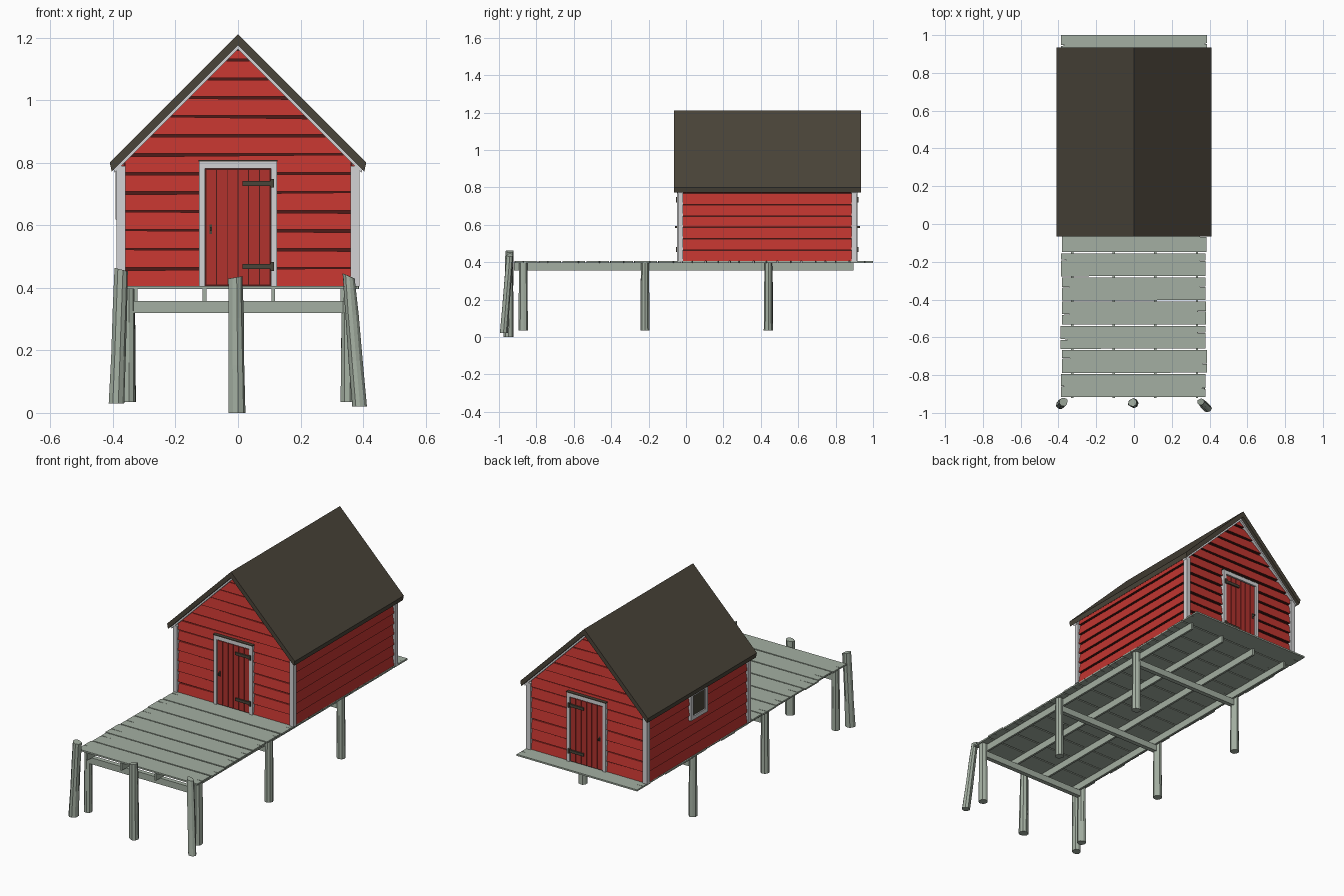
import bpy, bmesh, math, random
from mathutils import Vector

if "Cube" in bpy.data.objects:
    bpy.data.objects.remove(bpy.data.objects["Cube"])

random.seed(4)
jit = lambda a: random.uniform(-a, a)


def material(name, r, g, b):
    m = bpy.data.materials.new(name)
    m.diffuse_color = (r, g, b, 1)
    m.use_nodes = True
    m.node_tree.nodes["Principled BSDF"].inputs["Base Color"].default_value = m.diffuse_color
    return m


RED = material("barn red", 0.53, 0.036, 0.029)
DOOR = material("door red", 0.44, 0.032, 0.027)
DARK = material("dark red gap", 0.075, 0.011, 0.009)
WHITE = material("trim white", 0.65, 0.65, 0.66)
WOOD = material("weathered wood", 0.37, 0.43, 0.36)
ROOF = material("dark roof", 0.068, 0.058, 0.041)


class Part:
    """Collects solids into one named object."""

    def __init__(self, name, mat, under=None):
        self.name, self.mats, self.bm = name, [mat] + ([under] if under else []), bmesh.new()

    def loft(self, *loops):
        rings = [[self.bm.verts.new(p) for p in loop] for loop in loops]
        n = len(rings[0])
        self.bm.faces.new(rings[0])
        self.bm.faces.new(rings[-1])
        for a, b in zip(rings, rings[1:]):
            for i in range(n):
                j = (i + 1) % n
                self.bm.faces.new((a[i], a[j], b[j], b[i]))
        return self

    def box(self, x0, x1, y0, y1, z0, z1):
        ring = lambda z: [(x0, y0, z), (x1, y0, z), (x1, y1, z), (x0, y1, z)]
        return self.loft(ring(z0), ring(z1))

    def done(self):
        bmesh.ops.recalc_face_normals(self.bm, faces=self.bm.faces)
        if len(self.mats) > 1:
            for f in self.bm.faces:
                f.normal_update()
                f.material_index = int(f.normal.z < -0.7)   # undersides
        me = bpy.data.meshes.new(self.name)
        self.bm.to_mesh(me)
        self.bm.free()
        for m in self.mats:
            me.materials.append(m)
        bpy.context.collection.objects.link(bpy.data.objects.new(self.name, me))


# ---------- dock ----------
deck = Part("deck_planks", WOOD)
STEP = 1.92 / 15
for i in range(15):
    y0, y1 = -0.92 + i * STEP + 0.003, -0.92 + (i + 1) * STEP - 0.003
    if i == 14:
        y1 = 1.0
    xl, xr = -0.385 + jit(0.005), 0.383 + jit(0.005)
    yl, yr = y0 + random.uniform(.3, .7) * STEP, y0 + random.uniform(.3, .7) * STEP
    cl, cr = random.uniform(.02, .1), random.uniform(.02, .07)
    # plank outline with a thin split at each end
    pts = [(xl, y0), (xr, y0 + 0.002), (xr, yr - .002), (xr - cr, yr), (xr, yr + .002),
           (xr, y1), (xl, y1), (xl, yl + .002), (xl + cl, yl), (xl, yl - .002)]
    deck.loft([(x, y, 0.396) for x, y in pts], [(x, y, 0.405) for x, y in pts])
deck.done()

joists = Part("joists", WOOD)
for x in (-0.327, -0.107, 0.113, 0.333):
    joists.box(x - 0.006, x + 0.006, -0.92, 0.895, 0.356, 0.397)
joists.done()

beams = Part("cross_beams", WOOD)
for y in (-0.87, -0.22, 0.44):
    beams.box(-0.352, 0.352, y - 0.013, y + 0.013, 0.32, 0.357)
beams.done()


def pole(part, bottom, top, r0, r1, rough, slant=0.0, n=9):
    """Rough log lofted between two points."""
    a, b = Vector(bottom), Vector(top)
    lump = [1 + jit(rough) for _ in range(n)]
    rings = []
    for t in (0, 0.35, 0.7, 1):
        c, r = a.lerp(b, t), r0 + (r1 - r0) * t
        ring = []
        for k in range(n):
            q = 2 * math.pi * k / n
            s = r * (lump[k] + jit(rough * 0.5))
            ring.append((c.x + s * math.cos(q), c.y + s * math.sin(q),
                         c.z + (slant * math.cos(q) if t == 1 else 0)))
        rings.append(ring)
    part.loft(*rings)


piles = Part("support_piles", WOOD)
for y in (-0.87, -0.22, 0.44):
    for x in (-0.353, 0.353):
        pole(piles, (x, y, 0.035), (x, y, 0.397), 0.025, 0.022, 0.06)
piles.done()

posts = Part("mooring_posts", WOOD)
pole(posts, (-0.387, -0.955, 0.03), (-0.372, -0.942, 0.458), 0.024, 0.021, 0.14, -0.006)
pole(posts, (-0.004, -0.948, 0.0), (-0.008, -0.945, 0.433), 0.025, 0.021, 0.14, 0.004)
pole(posts, (0.387, -0.976, 0.02), (0.353, -0.942, 0.438), 0.022, 0.019, 0.14, -0.008)
posts.done()

# ---------- shed ----------
MID, HALF = 0.435, 0.455                 # shed centre and half length in y
Y = lambda s, d: MID + s * (HALF + d)    # d = distance out from an end wall

core = Part("wall_core", DARK)
outline = [(-.366, .404), (.366, .404), (.366, .806), (0, 1.172), (-.366, .806)]
core.loft(*[[(x, Y(s, 0), z) for x, z in outline] for s in (-1, 1)])
core.done()

# lapped boards, leaning out at the bottom
LAP, Z0 = 0.0606, 0.405
lean = lambda z, z0: 0.016 - 0.010 * (z - z0) / LAP
APEX, WALL = 1.165, 0.362
for s, name in ((-1, "front_siding"), (1, "back_siding")):
    part = Part(name, RED, DARK)
    for i in range(13):
        z0 = Z0 + i * LAP
        z1 = min(z0 + LAP - 0.007, APEX - 0.006)
        zs = [z0] + ([APEX - WALL] if z0 < APEX - WALL < z1 else []) + [z1]
        half = [(min(WALL, APEX - z), z) for z in zs]
        tilt = jit(0.004)
        pts = [(w, z + (tilt if z == z1 and i < 11 else 0)) for w, z in half]
        pts += [(-w, z - (tilt if z == z1 and i < 11 else 0)) for w, z in reversed(half)]
        part.loft([(x, Y(s, -0.005), z) for x, z in pts],
                  [(x, Y(s, lean(z, z0)), z) for x, z in pts])
    part.done()

for s, name in ((-1, "left_siding"), (1, "right_siding")):
    part = Part(name, RED, DARK)
    for i in range(7):
        z0 = Z0 + i * LAP
        z1 = min(z0 + LAP - 0.005, 0.795)
        prof = [(0.36, z0), (0.366 + lean(z0, z0), z0), (0.366 + lean(z1, z0), z1), (0.36, z1)]
        part.loft(*[[(s * x, y, z) for x, z in prof] for y in (Y(-1, 0), Y(1, 0))])
    part.done()

# corner boards and gable trim
corners = Part("corner_boards", WHITE)
for sx in (-1, 1):
    for sy in (-1, 1):
        corners.box(sx * 0.36, sx * 0.388, Y(sy, -0.004), Y(sy, 0.024), 0.404, 0.79)
corners.done()

rake = Part("gable_trim", WHITE)
rake_pts = [(0, 1.178), (0.398, 0.78), (0.395, 0.768), (0, 1.162), (-0.395, 0.768), (-0.398, 0.78)]
for s in (-1, 1):
    rake.loft(*[[(x, Y(s, d), z) for x, z in rake_pts] for d in (0, 0.026)])
rake.done()

# roof slab
roof = Part("roof", ROOF)
roof_pts = [(0, 1.21), (0.41, 0.80), (0.404, 0.772), (0, 1.175), (-0.404, 0.772), (-0.41, 0.80)]
roof.loft(*[[(x, y, z) for x, z in roof_pts] for y in (-0.065, 0.935)])
roof.done()

# doors at both ends
for s, side in ((-1, "front"), (1, "back")):
    Part(side + "_door_gaps", DARK).box(-0.107, 0.107, Y(s, 0), Y(s, 0.0175), 0.405, 0.785).done()

    planks = Part(side + "_door_planks", DOOR)
    for i in range(6):
        x = -0.103 + i * 0.0343
        planks.box(x + 0.0015, x + 0.0328, Y(s, 0.01), Y(s, 0.022), 0.411, 0.777)
    planks.done()

    frame = Part(side + "_door_frame", WHITE)
    for sx in (-1, 1):
        frame.box(sx * 0.105, sx * 0.125, Y(s, 0), Y(s, 0.027), 0.405, 0.782)
    frame.box(-0.125, 0.125, Y(s, 0), Y(s, 0.027), 0.782, 0.804)
    frame.done()

    Part(side + "_door_cap", ROOF).box(-0.127, 0.127, Y(s, 0), Y(s, 0.029), 0.804, 0.809).done()

    iron = Part(side + "_door_hinges", ROOF)
    for z in (0.468, 0.734):
        iron.box(0.015, 0.108, Y(s, 0.02), Y(s, 0.030), z - 0.008, z + 0.008)
        iron.box(0.104, 0.115, Y(s, 0.02), Y(s, 0.033), z - 0.014, z + 0.014)
    iron.done()

    handle = Part(side + "_door_handle", ROOF)
    handle.box(-0.091, -0.083, Y(s, 0.02), Y(s, 0.025), 0.572, 0.602)
    handle.box(-0.090, -0.084, Y(s, 0.02), Y(s, 0.040), 0.582, 0.594)
    handle.done()

# window on the left wall
Part("window_pane", ROOF).box(-0.384, -0.37, 0.37, 0.50, 0.63, 0.765).done()
win = Part("window_frame", WHITE)
for y in (0.358, 0.49):
    win.box(-0.392, -0.37, y, y + 0.022, 0.618, 0.778)
for z in (0.618, 0.756):
    win.box(-0.3915, -0.37, 0.358, 0.512, z, z + 0.022)
win.done()
